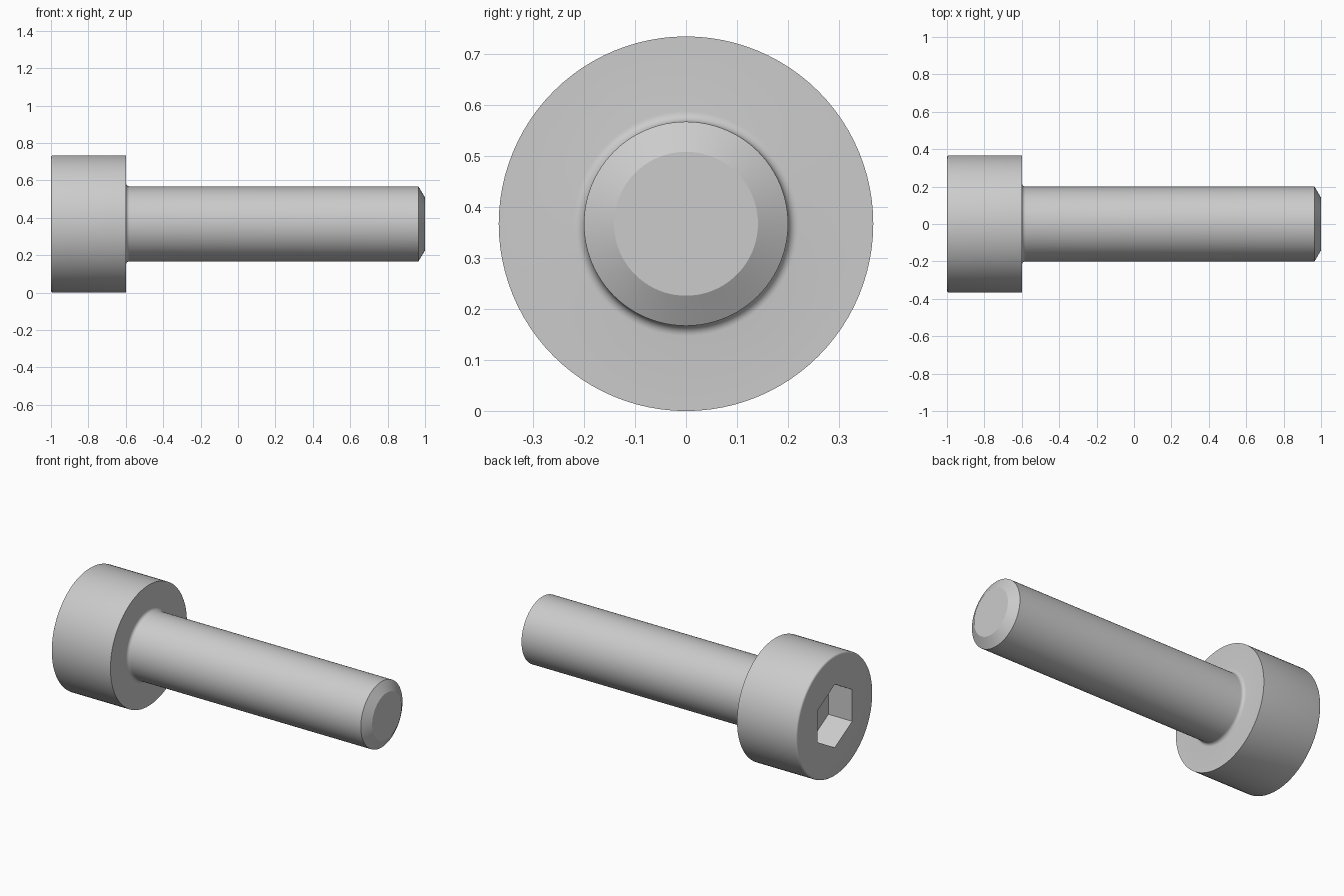
import bpy
import bmesh
from math import pi, sin, cos, radians
from mathutils import Matrix

cube = bpy.data.objects.get("Cube")
if cube:
    bpy.data.objects.remove(cube, do_unlink=True)

# Main dimensions
SEGMENTS = 96
HEAD_R, SHANK_R, TIP_R = 0.367, 0.2, 0.141
HEAD_X, NECK_X, TIP_X = -1.0, -0.6, 1.0
RIM, FILLET = 0.012, 0.02
HEX_R, HEX_DEPTH = 0.333 / 3 ** 0.5, 0.16


def arc(cx, cr, radius, start, end, steps=6):
    """Points (x, r) along an arc, angles in degrees."""
    angles = [radians(start + (end - start) * i / steps) for i in range(steps + 1)]
    return [(cx + radius * cos(a), cr + radius * sin(a)) for a in angles]


def ring(bm, x, radius, count):
    """Closed ring of vertices around the bolt axis, first one pointing up."""
    angles = [2 * pi * i / count for i in range(count)]
    return [bm.verts.new((x, radius * sin(a), HEAD_R + radius * cos(a))) for a in angles]


def skin(bm, a, b):
    """Quads between two rings of equal count."""
    n = len(a)
    for i in range(n):
        j = (i + 1) % n
        bm.faces.new((a[i], a[j], b[j], b[i]))


def loop_edges(bm, verts):
    return [bm.edges.get((v, verts[i - 1])) for i, v in enumerate(verts)]


steel = bpy.data.materials.new("steel grey")
steel.use_nodes = True
color = (0.6, 0.6, 0.6, 1)
steel.diffuse_color = color
steel.node_tree.nodes["Principled BSDF"].inputs["Base Color"].default_value = color

bm = bmesh.new()

# Turned outline: rounded rim, head, neck fillet, shank, chamfered tip
profile = arc(HEAD_X + RIM, HEAD_R - RIM, RIM, 180, 90, 4)
profile += [(NECK_X, HEAD_R)]
profile += arc(NECK_X + FILLET, SHANK_R + FILLET, FILLET, 180, 270)
profile += [(TIP_X - 0.035, SHANK_R), (TIP_X, TIP_R)]
rings = [ring(bm, x, r, SEGMENTS) for x, r in profile]
for a, b in zip(rings, rings[1:]):
    skin(bm, a, b)
bm.faces.new(rings[-1])

# Hexagonal socket
mouth = ring(bm, HEAD_X, HEX_R, 6)
floor = ring(bm, HEAD_X + HEX_DEPTH, HEX_R, 6)
skin(bm, mouth, floor)
bm.faces.new(floor)

# Head face around the socket
bmesh.ops.triangle_fill(bm, use_beauty=True,
                        edges=loop_edges(bm, rings[0]) + loop_edges(bm, mouth))
bmesh.ops.recalc_face_normals(bm, faces=bm.faces)

mesh = bpy.data.meshes.new("socket_head_bolt")
bm.to_mesh(mesh)
bm.free()
mesh.materials.append(steel)
bolt = bpy.data.objects.new("socket_head_bolt", mesh)
bpy.context.collection.objects.link(bolt)

bpy.ops.object.select_all(action='DESELECT')
bolt.select_set(True)
bpy.context.view_layer.objects.active = bolt
bpy.ops.object.shade_smooth_by_angle(angle=radians(26))
